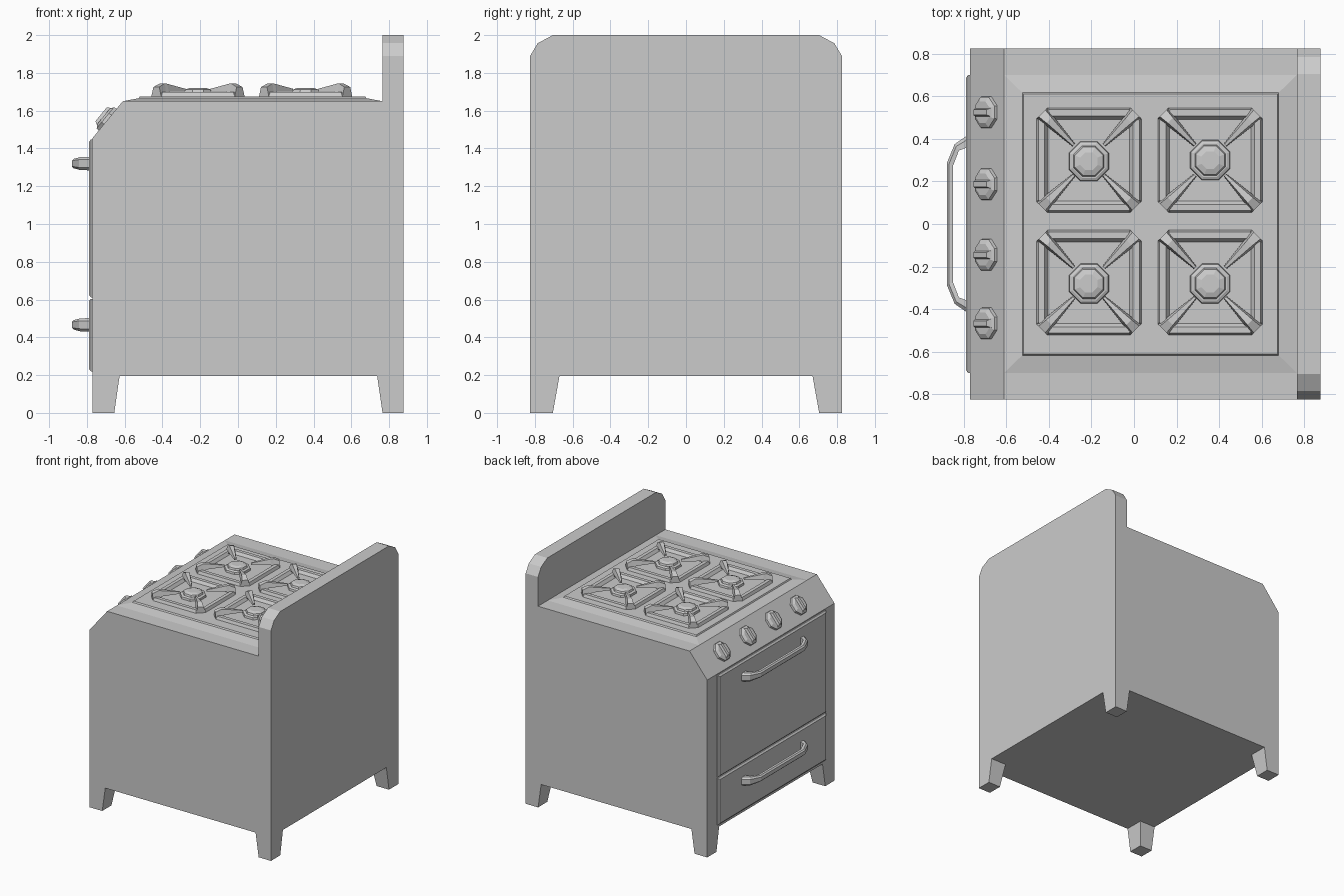
import bpy, bmesh
from math import pi, cos, sin
from mathutils import Matrix, Vector

if "Cube" in bpy.data.objects:
    bpy.data.objects.remove(bpy.data.objects["Cube"])


def finish(name, bm):
    bmesh.ops.recalc_face_normals(bm, faces=bm.faces)
    me = bpy.data.meshes.new(name)
    bm.to_mesh(me)
    bm.free()
    ob = bpy.data.objects.new(name, me)
    bpy.context.collection.objects.link(ob)
    return ob


def loft(bm, rings):
    """Skin a list of equal-length point loops and cap both ends."""
    vs = [[bm.verts.new(p) for p in r] for r in rings]
    n = len(vs[0])
    for a, b in zip(vs, vs[1:]):
        for i in range(n):
            j = (i + 1) % n
            bm.faces.new((a[i], a[j], b[j], b[i]))
    bm.faces.new(vs[0][::-1])
    bm.faces.new(vs[-1])


def part(name, rings):
    bm = bmesh.new()
    loft(bm, rings)
    return finish(name, bm)


def rect(x0, x1, y0, y1, z):
    return [(x0, y0, z), (x1, y0, z), (x1, y1, z), (x0, y1, z)]


def octagon(r, z):
    return [(r * cos(pi / 8 + i * pi / 4), r * sin(pi / 8 + i * pi / 4), z) for i in range(8)]


W = 0.825
BACK = 0.877

# Body with sloped control panel
side = [(-0.77, 0.195), (BACK, 0.195), (BACK, 1.65), (-0.61, 1.65), (-0.77, 1.455)]
part("body", [[(x, y, z) for x, z in side] for y in (-W, W)])

# Backsplash with clipped corners
half = [(W, 1.65), (W, 1.89), (0.785, 1.957), (0.705, 2.0)]
outline = half + [(-y, z) for y, z in reversed(half)]
part("backsplash", [[(x, y, z) for y, z in outline] for x in (0.765, BACK)])

# Tapered corner legs
for name, xo, xb, xt in (("front", -0.77, -0.655, -0.627), ("back", BACK, 0.765, 0.737)):
    for s in (-1, 1):
        part(name + "_leg", [rect(xo, xb, s * W, s * 0.705, 0),
                             rect(xo, xt, s * W, s * 0.67, 0.195)])

# Raised cooktop
part("cooktop", [rect(-0.61, 0.765, -0.70, 0.70, 1.65),
                 rect(-0.525, 0.68, -0.617, 0.617, 1.666),
                 rect(-0.52, 0.675, -0.61, 0.61, 1.676)])

# Door and drawer fronts with chamfered edges
for name, z0, z1 in (("oven_door", 0.612, 1.447), ("drawer_front", 0.22, 0.604)):
    part(name, [[(x, -0.70 + d, z0 + d), (x, 0.70 - d, z0 + d),
                 (x, 0.70 - d, z1 - d), (x, -0.70 + d, z1 - d)]
                for x, d in ((-0.765, 0), (-0.779, 0), (-0.79, 0.013))])

# Bowed handles: outer point, inner point, half height
bow = [((-0.785, 0.415), (-0.785, 0.36), 0.036),
       ((-0.843, 0.375), (-0.823, 0.345), 0.034),
       ((-0.88, 0.285), (-0.85, 0.275), 0.025)]
bow += [((o[0], -o[1]), (i[0], -i[1]), h) for o, i, h in reversed(bow)]
for name, z in (("door_handle", 1.32), ("drawer_handle", 0.466)):
    rings = []
    for o, i, h in bow:
        o, i = Vector(o), Vector(i)
        q = o.lerp(i, 0.35)
        rings.append([(*i, z - h), (*q, z - h), (*o, z - h * 0.6),
                      (*o, z + h * 0.6), (*q, z + h), (*i, z + h)])
    part(name, rings)

# Knobs: octagonal base with a grip ridge, on the sloped panel
normal = Vector((-0.195, 0, 0.16)).normalized()
along = Vector((0.16, 0, 0.195)).normalized()
frame = Matrix((along, Vector((0, 1, 0)), normal)).transposed().to_4x4()
for y in (0.525, 0.187, -0.145, -0.467):
    bm = bmesh.new()
    loft(bm, [octagon(0.081, -0.003), octagon(0.078, 0.016), octagon(0.055, 0.028)])
    loft(bm, [rect(-0.064, 0.064, -0.024, 0.024, 0.015),
              rect(-0.048, 0.048, -0.012, 0.012, 0.045)])
    ob = finish("knob", bm)
    ob.matrix_world = Matrix.Translation((-0.69, y, 1.5525)) @ frame


def square(h, c, z):
    """Square loop with clipped corners."""
    return [(h, -h + c, z), (h, h - c, z), (h - c, h, z), (-h + c, h, z),
            (-h, h - c, z), (-h, -h + c, z), (-h + c, -h, z), (h - c, -h, z)]


def grate(x, y):
    bm = bmesh.new()
    # Low frame with a sloped section
    loops = [square(0.247, 0.052, 1.674), square(0.237, 0.05, 1.699),
             square(0.208, 0.03, 1.699), square(0.19, 0.02, 1.674)]
    vs = [[bm.verts.new(p) for p in r] for r in loops]
    for k in range(4):
        a, b = vs[k], vs[(k + 1) % 4]
        for i in range(8):
            j = (i + 1) % 8
            bm.faces.new((a[i], a[j], b[j], b[i]))
    # Four tapered fingers from the corners: radius, half width, bottom, top
    for k in range(4):
        rot = Matrix.Rotation(pi / 4 + k * pi / 2, 3, 'Z')
        rings = []
        for r, w, b, t in ((0.312, 0.037, 1.674, 1.725), (0.265, 0.029, 1.674, 1.745),
                           (0.245, 0.026, 1.700, 1.742), (0.10, 0.009, 1.703, 1.716)):
            sec = [(r, -w, b), (r, w, b), (r, w * 0.6, t), (r, -w * 0.6, t)]
            rings.append([rot @ Vector(p) for p in sec])
        loft(bm, rings)
    finish("burner_grate", bm).location = (x, y, 0)


# Burners and their grates
for x in (-0.212, 0.358):
    for y in (0.3, -0.275):
        grate(x, y)
        ob = part("burner", [octagon(0.102, 1.674), octagon(0.098, 1.692), octagon(0.085, 1.698),
                             octagon(0.078, 1.698), octagon(0.072, 1.712), octagon(0.045, 1.721)])
        ob.location = (x, y if y > 0 and x > 0 else y - 0.005, 0)
